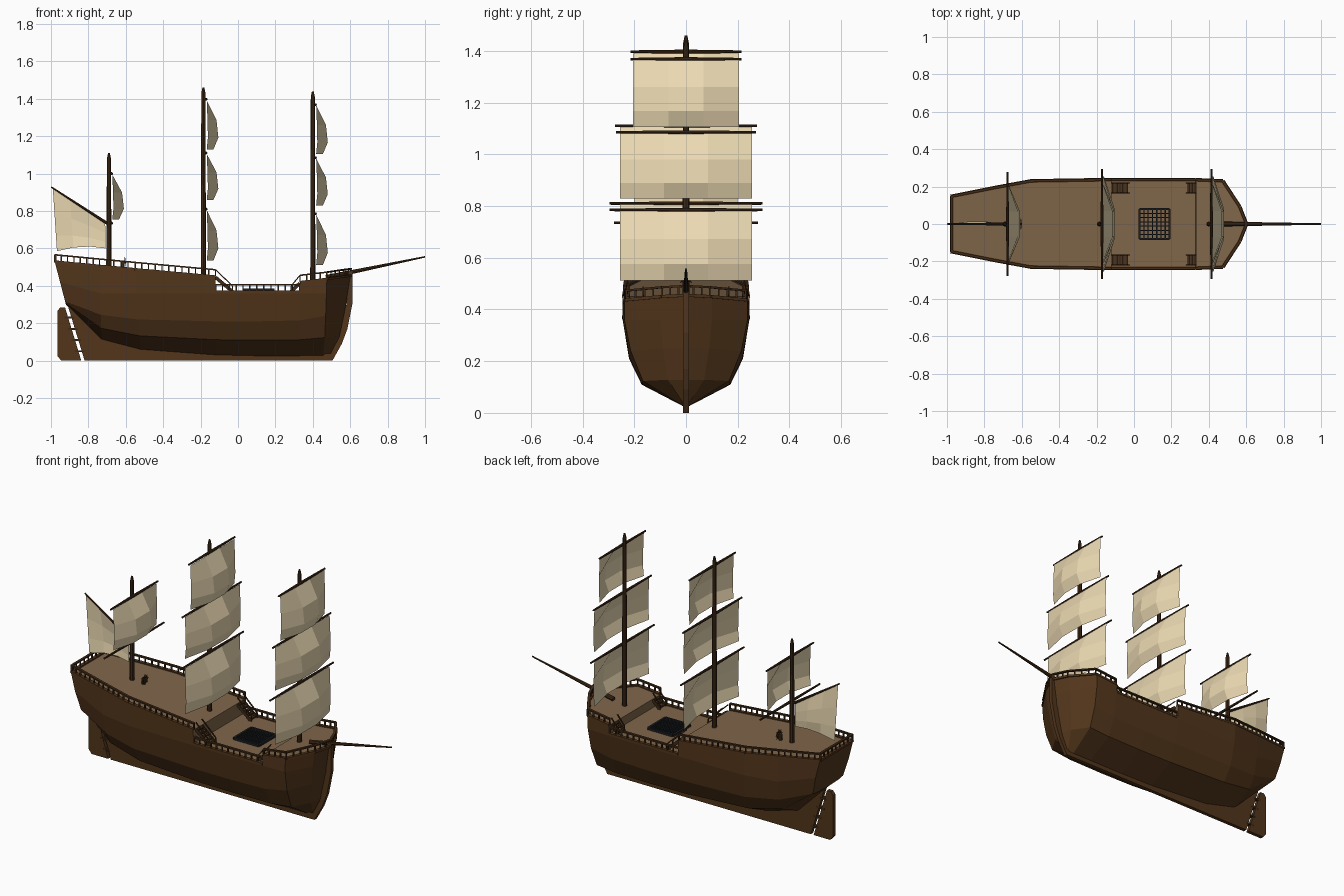
import bpy, bmesh, math
from mathutils import Vector, Matrix

if "Cube" in bpy.data.objects:
    bpy.data.objects.remove(bpy.data.objects["Cube"])

def mat(name, c):
    m = bpy.data.materials.new(name)
    m.diffuse_color = (*c, 1)
    m.use_nodes = True
    m.node_tree.nodes["Principled BSDF"].inputs["Base Color"].default_value = m.diffuse_color
    return m

HULL = mat("hull_wood", (.085, .036, .011))
DECK = mat("deck_wood", (.215, .133, .069))
SPAR = mat("spar_wood", (.050, .023, .008))
SAIL = mat("canvas", (.84, .70, .45))
IRON = mat("iron", (.012, .014, .016))

def finish(name, bm, *mats):
    bmesh.ops.recalc_face_normals(bm, faces=bm.faces)
    me = bpy.data.meshes.new(name)
    bm.to_mesh(me)
    bm.free()
    ob = bpy.data.objects.new(name, me)
    bpy.context.collection.objects.link(ob)
    for m in mats:
        me.materials.append(m)
    return ob

def beam(bm, a, b, w, h):
    # rectangular bar from a to b
    a, b = Vector(a), Vector(b)
    d = b - a
    M = Matrix.Translation((a + b) / 2) @ d.to_track_quat('X', 'Z').to_matrix().to_4x4()
    bmesh.ops.create_cube(bm, size=1, matrix=M @ Matrix.Diagonal((d.length, w, h, 1)))

def rod(bm, a, b, r1, r2, n=8):
    a, b = Vector(a), Vector(b)
    d = b - a
    M = Matrix.Translation((a + b) / 2) @ d.to_track_quat('Z', 'Y').to_matrix().to_4x4()
    bmesh.ops.create_cone(bm, cap_ends=True, segments=n, radius1=r1, radius2=r2, depth=d.length, matrix=M)

def plate(name, pts, t, m):
    # thin upright plate from an x-z outline
    bm = bmesh.new()
    f = bm.faces.new([bm.verts.new((x, -t, z)) for x, z in pts])
    g = bmesh.ops.extrude_face_region(bm, geom=[f])['geom']
    bmesh.ops.translate(bm, vec=(0, 2 * t, 0), verts=[v for v in g if isinstance(v, bmesh.types.BMVert)])
    return finish(name, bm, m)

# Hull lofted through stations: top x, bottom x, half width, top z, chine z, keel z
stations = [
    (-.98, -.92, .155, .530, .315, .300), (-.74, -.73, .203, .507, .245, .110),
    (-.55, -.52, .238, .489, .220, .055), (-.12, -.12, .245, .450, .210, .025),
    (-.119, -.119, .245, .370, .210, .025), (.10, .10, .245, .370, .210, .020),
    (.33, .33, .244, .370, .215, .020), (.331, .331, .244, .420, .215, .020),
    (.475, .455, .238, .437, .240, .020), (.565, .49, .100, .450, .250, .020),
    (.602, .50, .006, .455, .250, .020)]
bm = bmesh.new()
rings = []
for xt, xb, w, zt, zc, k in stations:
    half = []
    l1 = min(.36, zt - .01) if k < .2 else .42
    for f, z in ((1, zt), (1, l1), (.9, zc), (.7, k + .47 * (zc - k)), (0, k)):
        t = (z - k) / (zt - k)
        half.append((xb + (xt - xb) * t ** (.6 if xt > .4 else 1), w * f, z))
    ring = half + [(x, -y, z) for x, y, z in half[-2::-1]]
    rings.append([bm.verts.new(p) for p in ring])
for a, b in zip(rings, rings[1:]):
    for i in range(8):
        bm.faces.new((a[i], a[i + 1], b[i + 1], b[i]))
    bm.faces.new((a[8], a[0], b[0], b[8])).material_index = 1
bm.faces.new(rings[0])
bm.faces.new(rings[-1])
finish("hull", bm, HULL, DECK)

# Keel with stem, and rudder with hinges
plate("keel", [(-.915, .31), (-.82, 0), (.505, 0), (.555, .09), (.585, .17), (.613, .31), (.613, .475),
               (.59, .475), (.58, .30), (.50, .06), (0, .06), (-.5, .09), (-.72, .15), (-.85, .31)], .011, HULL)
plate("rudder", [(-.965, .265), (-.95, .285), (-.925, .285), (-.838, 0), (-.945, 0), (-.965, .025)], .011, HULL)
bm = bmesh.new()
for z in (.05, .11, .17, .23):
    x = -.83 - z * .31
    beam(bm, (x - .025, 0, z), (x + .025, 0, z), .024, .01)
finish("rudder_hinges", bm, SPAR)

# Deck edge planks and railings along the sheer, both sides and across the stern
edge = [(s[0], s[2] - .008, s[3]) for s in stations]
runs = [edge[0:4], edge[4:7], edge[7:11]]
segs = [(a, b) for r in runs for a, b in zip(r, r[1:])]
segs = [[(x, s * y, z) for x, y, z in seg] for seg in segs for s in (1, -1)]
segs.append([(-.975, -.147, .53), (-.975, .147, .53)])
plank, rail = bmesh.new(), bmesh.new()
up = Vector((0, 0, .036))
for a, b in segs:
    a, b = Vector(a), Vector(b)
    beam(plank, a, b, .02, .012)
    beam(rail, a + up, b + up, .014, .008)
    n = max(1, round((b - a).length / .037))
    for i in range(n + 1):
        p = a.lerp(b, i / n)
        beam(rail, p, p + up, .007, .007)
finish("deck_edge", plank, HULL)
finish("railing", rail, SPAR)

# Stairs down to the waist deck
bm = bmesh.new()
for s in (1, -1):
    for x0, x1, z0, n in ((-.12, -.03, .45, 5), (.331, .285, .42, 3)):
        for i in range(n):
            z = z0 - (z0 - .37) * (i + .5) / n
            x = x0 + (x1 - x0) * (i + .5) / n
            beam(bm, (x, s * .165, z), (x, s * .22, z), abs(x1 - x0) / n * .8, .008)
        for y in (.165, .22):
            beam(bm, (x0, s * y, z0 - .005), (x1, s * y, .37), .006, .018)
            beam(bm, (x0, s * y, z0 + .036), (x1, s * y, .40), .006, .006)
            beam(bm, (x1, s * y, .37), (x1, s * y, .40), .006, .006)
finish("stairs", bm, SPAR)

# Cargo hatch grating
bm = bmesh.new()
for i in range(8):
    t = -.08 + .16 * i / 7
    w = .012 if i in (0, 7) else .006
    h = .384 if i in (0, 7) else .379
    beam(bm, (.03, t, h - .005), (.19, t, h - .005), w, .012)
    beam(bm, (.11 + t, -.08, h - .005), (.11 + t, .08, h - .005), w, .012)
finish("hatch_grating", bm, IRON)

# Steering wheel
bm = bmesh.new()
c = Vector((-.605, 0, .525))
for i in range(8):
    d0, d1 = (Vector((0, math.cos(a), math.sin(a))) for a in (i * math.pi / 4, (i + 1) * math.pi / 4))
    beam(bm, c + d0 * .02, c + d1 * .02, .006, .006)
    rod(bm, c, c + d0 * .03, .002, .002, 5)
beam(bm, (-.617, 0, .485), (-.617, 0, .53), .014, .014)
beam(bm, (-.62, 0, .525), (-.60, 0, .525), .01, .01)
finish("steering_wheel", bm, SPAR)

def square_sail(name, x, top, bottom, w):
    # 3 x 3 billowing panel grid
    bm = bmesh.new()
    rows = ((0, 0, 0), (.40, .004, .052), (.76, .006, .062), (1, .0, .036))
    g = [[bm.verts.new((x + (ec if c in (0, 3) else cc), w * (-1 + 2 * c / 3), top + (bottom - top) * t))
          for c in range(4)] for t, ec, cc in rows]
    for r in range(3):
        for c in range(3):
            bm.faces.new((g[r][c], g[r][c + 1], g[r + 1][c + 1], g[r + 1][c]))
    finish(name, bm, SAIL)

# Masts: name, x, foot, top, yards (z, half length), sails (top, bottom, half width)
masts = [
    ("mizzen", -.69, .47, 1.11, [(1.0, .22), (.735, .278)], [(.995, .755, .20)]),
    ("main", -.185, .42, 1.46, [(.81, .295), (1.11, .275), (1.397, .215)],
     [(.805, .535, .255), (1.105, .86, .255), (1.39, 1.13, .205)]),
    ("fore", .40, .40, 1.44, [(.785, .295), (1.085, .27), (1.368, .215)],
     [(.78, .512, .255), (1.08, .83, .255), (1.365, 1.105, .205)])]
for name, x, z0, z1, yards, sails in masts:
    bm = bmesh.new()
    rod(bm, (x, 0, z0), (x, 0, z1 - .03), .014, .011)
    rod(bm, (x, 0, z1 - .03), (x, 0, z1), .011, .005)
    finish(name + "_mast", bm, SPAR)
    bm = bmesh.new()
    for z, l in yards:
        for s in (1, -1):
            rod(bm, (x + .014, 0, z), (x + .014, s * l, z), .008, .005)
    finish(name + "_yards", bm, SPAR)
    for i, (t, b, w) in enumerate(sails):
        square_sail(f"{name}_sail_{i + 1}", x + .018, t, b, w)

# Gaff and fore-and-aft sail at the stern
bm = bmesh.new()
rod(bm, (-.69, 0, .728), (-.998, 0, .928), .008, .004)
finish("gaff", bm, SPAR)
bm = bmesh.new()
top = [(-.99, .92), (-.897, .859), (-.803, .799), (-.71, .738)]
low = [(-.968, .585), (-.88, .605), (-.79, .61), (-.708, .60)]
g = [[bm.verts.new((a[0] + (b[0] - a[0]) * t, k * (c in (1, 2)), a[1] + (b[1] - a[1]) * t))
      for c, (a, b) in enumerate(zip(top, low))] for t, k in ((0, 0), (.4, .012), (.75, .014), (1, .006))]
for r in range(3):
    for c in range(3):
        bm.faces.new((g[r][c], g[r][c + 1], g[r + 1][c + 1], g[r + 1][c]))
finish("stern_sail", bm, SAIL)

# Bowsprit
bm = bmesh.new()
rod(bm, (.47, 0, .445), (1.0, 0, .555), .013, .004)
finish("bowsprit", bm, SPAR)
